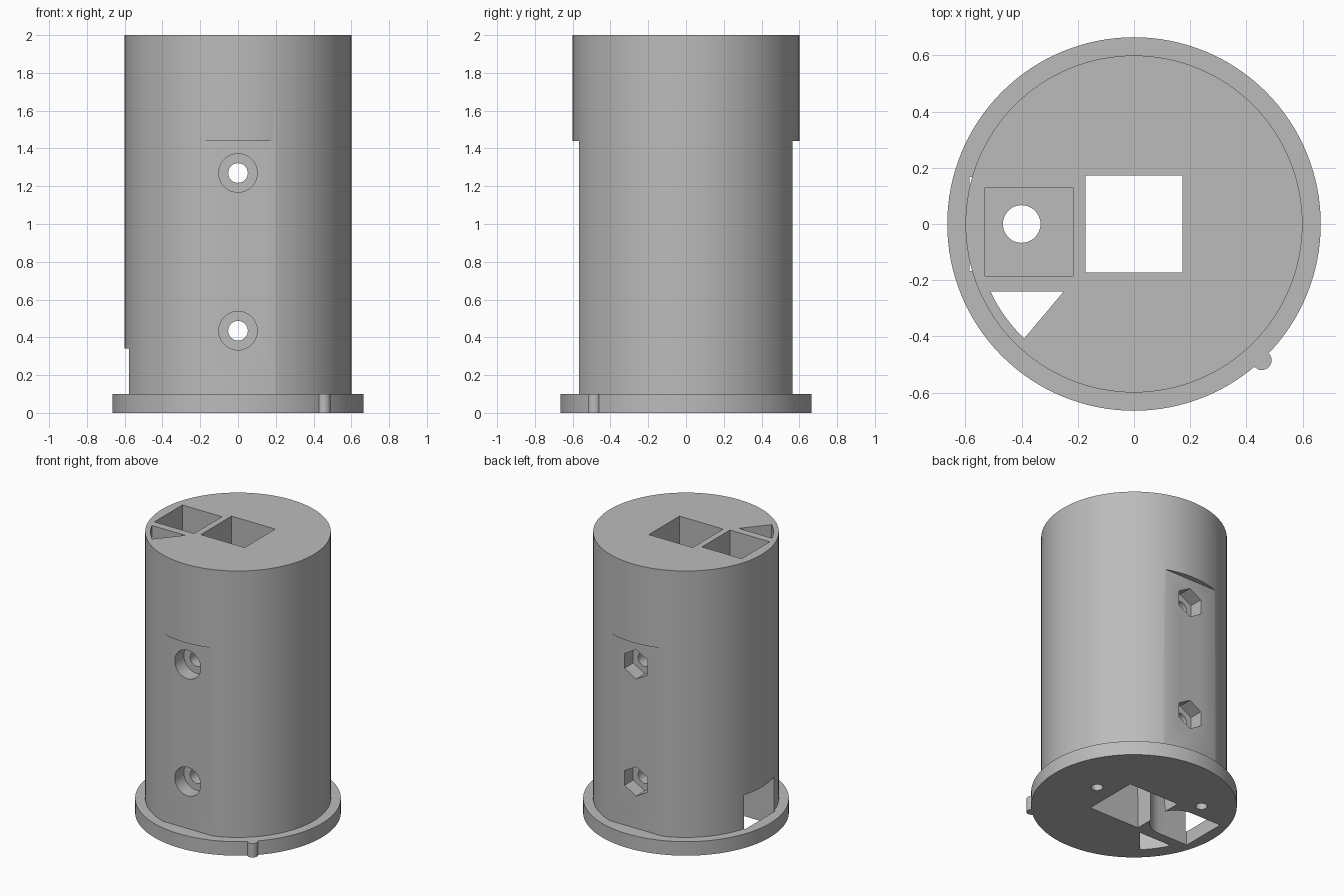
import bpy, bmesh, math
from mathutils import Matrix, Vector

if "Cube" in bpy.data.objects:
    bpy.data.objects.remove(bpy.data.objects["Cube"], do_unlink=True)

grey = bpy.data.materials.new("plain grey")
grey.use_nodes = True
grey.diffuse_color = (0.5, 0.5, 0.5, 1)
grey.node_tree.nodes["Principled BSDF"].inputs["Base Color"].default_value = (0.5, 0.5, 0.5, 1)


def to_object(name, bm):
    bmesh.ops.recalc_face_normals(bm, faces=bm.faces)
    mesh = bpy.data.meshes.new(name)
    bm.to_mesh(mesh)
    bm.free()
    mesh.materials.append(grey)
    obj = bpy.data.objects.new(name, mesh)
    bpy.context.collection.objects.link(obj)
    return obj


def prism(name, outline, z0, z1, top_scale=1.0):
    """Extrude an xy outline from z0 to z1."""
    bm = bmesh.new()
    low = [bm.verts.new((x, y, z0)) for x, y in outline]
    high = [bm.verts.new((x * top_scale, y * top_scale, z1)) for x, y in outline]
    bm.faces.new(low)
    bm.faces.new(high)
    n = len(low)
    for i in range(n):
        j = (i + 1) % n
        bm.faces.new((low[i], low[j], high[j], high[i]))
    return to_object(name, bm)


def arc(cx, cy, r, start, end, n):
    angles = [math.radians(start + (end - start) * i / n) for i in range(n + 1)]
    return [(cx + r * math.cos(a), cy + r * math.sin(a)) for a in angles]


def rect(x0, x1, y0, y1):
    return [(x0, y0), (x1, y0), (x1, y1), (x0, y1)]


def circle(cx, cy, r, n=48):
    return arc(cx, cy, r, 0, 360, n)[:-1]


def rod_y(name, z, r, y0, y1, sides):
    """Rod along y; six sides put a corner at the top."""
    bm = bmesh.new()
    turn = Matrix.Translation(Vector((0, (y0 + y1) / 2, z))) @ Matrix.Rotation(math.pi / 2, 4, 'X')
    bmesh.ops.create_cone(bm, cap_ends=True, segments=sides, radius1=r, radius2=r,
                          depth=abs(y1 - y0), matrix=turn)
    obj = to_object(name, bm)
    return obj


def combine(target, other, operation):
    mod = target.modifiers.new(other.name, 'BOOLEAN')
    mod.operation = operation
    mod.solver = 'EXACT'
    mod.object = other
    other.hide_render = True
    bpy.context.view_layer.objects.active = target
    bpy.ops.object.modifier_apply(modifier=mod.name)
    bpy.data.objects.remove(other, do_unlink=True)


# Body and flange turned from one profile
bm = bmesh.new()
profile = [(0, 0), (0.665, 0), (0.665, 0.1), (0.6, 0.1), (0.6, 2), (0, 2)]
verts = [bm.verts.new((r, 0, z)) for r, z in profile]
edges = [bm.edges.new(pair) for pair in zip(verts, verts[1:])]
bmesh.ops.spin(bm, geom=verts + edges, axis=(0, 0, 1), cent=(0, 0, 0),
               angle=2 * math.pi, steps=128)
bmesh.ops.remove_doubles(bm, verts=bm.verts, dist=0.0005)
body = to_object("flanged_cylinder", bm)

# Locating bump on the flange rim
combine(body, prism("rim_bump", circle(0.455, -0.485, 0.035, 24), 0, 0.1), 'UNION')

cutters = [
    # Recessed flats on front and back
    prism("front_flat", rect(-0.4, 0.4, -0.9, -0.567), 0.1, 1.44),
    prism("back_flat", rect(-0.4, 0.4, 0.563, 0.9), 0.1, 1.44),
    # Slightly tapered square channel
    prism("square_channel", rect(-0.2, 0.2, -0.2, 0.2), -0.001, 2.001, 0.862),
    # Upper pocket, its wire hole, and the curved-edge wedge channel
    prism("upper_pocket", rect(-0.53, -0.217, -0.185, 0.13), 0.5, 2.1),
    prism("wire_hole", circle(-0.4, 0, 0.067), 0.2, 0.6),
    prism("wedge_channel", [(-0.25, -0.24)] + arc(0, 0, 0.565, 205.1, 226.2, 8), -0.1, 2.1),
    # Round-ended slot in the base and its side window
    prism("base_slot", arc(-0.35, 0, 0.167, -90, 90, 24) + [(-0.585, 0.167), (-0.585, -0.167)],
          -0.1, 0.34),
    prism("side_window", rect(-0.8, -0.4, -0.167, 0.167), 0.1, 0.34),
    # Blind holes in the base
    prism("base_hole_a", circle(0.337, 0.03, 0.038, 24), -0.1, 0.2),
    prism("base_hole_b", circle(-0.337, 0.275, 0.038, 24), -0.1, 0.2),
]
# Bolt holes with a round counterbore in front and a hexagonal nut seat behind
for z in (0.435, 1.27):
    cutters += [rod_y("bolt_hole", z, 0.052, -0.8, 0.8, 32),
                rod_y("counterbore", z, 0.102, -0.8, -0.465, 40),
                rod_y("nut_seat", z, 0.105, 0.465, 0.8, 6)]
for cutter in cutters:
    combine(body, cutter, 'DIFFERENCE')

bpy.ops.object.select_all(action='DESELECT')
body.select_set(True)
bpy.context.view_layer.objects.active = body
bpy.ops.object.shade_smooth_by_angle(angle=math.radians(25))
